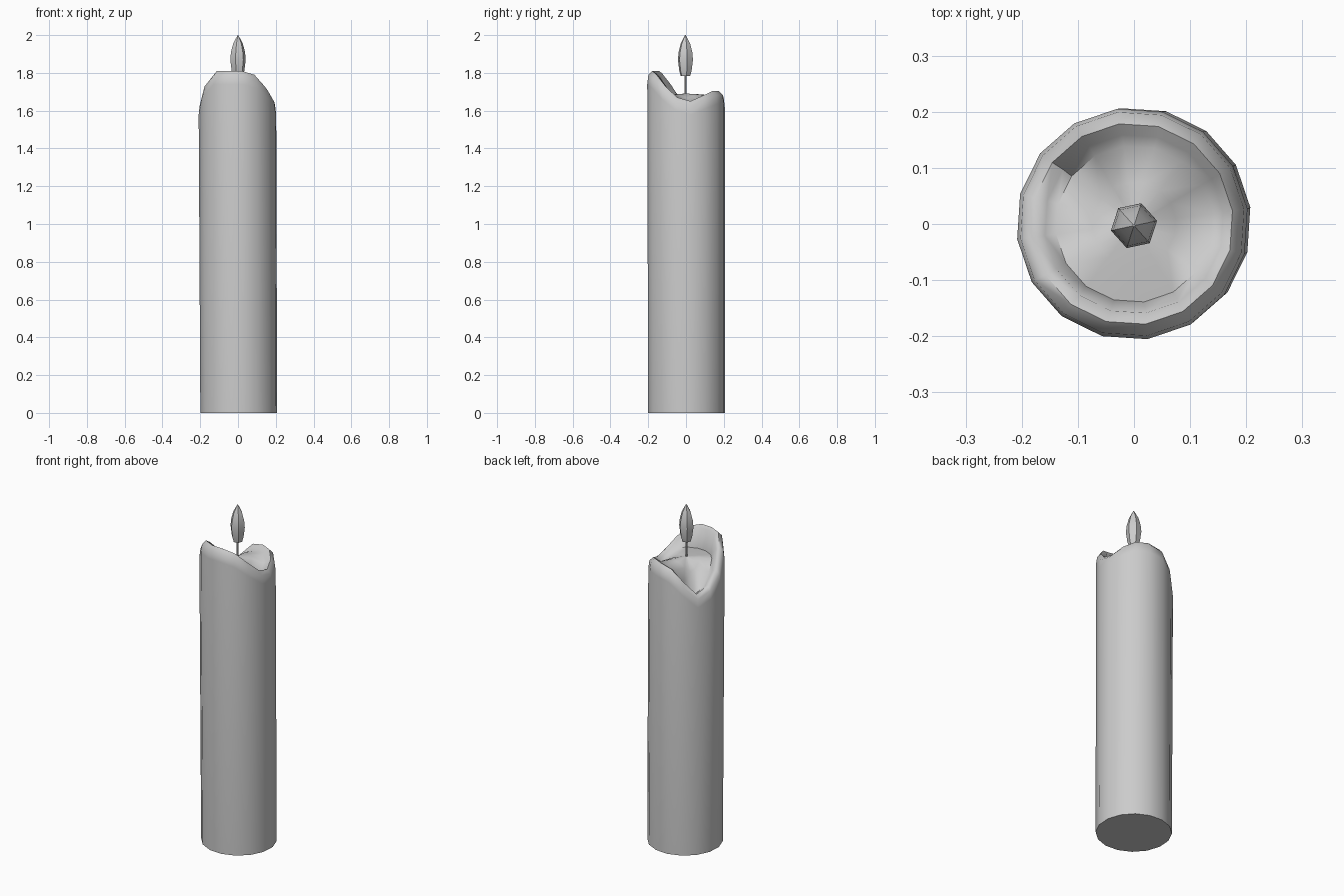
import bpy, bmesh
from math import sin, cos, radians, tau

if "Cube" in bpy.data.objects:
    bpy.data.objects.remove(bpy.data.objects["Cube"])


def loft(name, rings, smooth_angle):
    """Skin a list of equal-length point rings and cap both ends."""
    bm = bmesh.new()
    loops = [[bm.verts.new(p) for p in ring] for ring in rings]
    n = len(loops[0])
    for a, b in zip(loops, loops[1:]):
        for i in range(n):
            j = (i + 1) % n
            bm.faces.new((a[i], a[j], b[j], b[i]))
    bm.faces.new(loops[0][::-1])
    bm.faces.new(loops[-1])
    bmesh.ops.recalc_face_normals(bm, faces=bm.faces)
    mesh = bpy.data.meshes.new(name)
    bm.to_mesh(mesh)
    bm.free()
    ob = bpy.data.objects.new(name, mesh)
    bpy.context.collection.objects.link(ob)
    bpy.ops.object.select_all(action='DESELECT')
    ob.select_set(True)
    bpy.context.view_layer.objects.active = ob
    bpy.ops.object.shade_smooth_by_angle(angle=radians(smooth_angle))
    return ob


def ring(r, heights, start, cx=0.0, cy=0.0):
    n = len(heights)
    return [(cx + r * cos(radians(start) + tau * i / n),
             cy + r * sin(radians(start) + tau * i / n), z)
            for i, z in enumerate(heights)]


# Wax body: uneven melted rim, heights counter-clockwise from +x
rim = [1.65, 1.68, 1.705, 1.705, 1.69, 1.62, 1.545, 1.58,
       1.65, 1.75, 1.81, 1.81, 1.81, 1.79, 1.73, 1.67]
pool = [min(z - 0.025, 1.68) for z in rim]
inner = [z * 0.35 + 1.69 * 0.65 for z in pool]
body = [
    ring(0.205, [0.0] * 16, 7.5, 0.004, 0.003),
    ring(0.207, [z - 0.07 for z in rim], 7.5, -0.003, 0.0),
    ring(0.201, [z - 0.022 for z in rim], 7.5, -0.003, 0.0),
    ring(0.180, rim, 7.5, -0.003, 0.0),
    ring(0.160, [z - 0.012 for z in rim], 7.5),
    ring(0.140, pool, 7.5),
    ring(0.075, inner, 7.5),
    ring(0.010, [1.69] * 16, 7.5),
]
loft("wax_body", body, 60)

# Wick
loft("wick", [ring(0.006, [z] * 6, 12, 0, -0.003) for z in (1.67, 1.85)], 30)

# Six-sided flame
profile = [(0.026, 1.783), (0.034, 1.81), (0.042, 1.87),
           (0.038, 1.91), (0.026, 1.955), (0.002, 2.0)]
loft("flame", [ring(r, [z] * 6, 12, 0, -0.003) for r, z in profile], 30)
